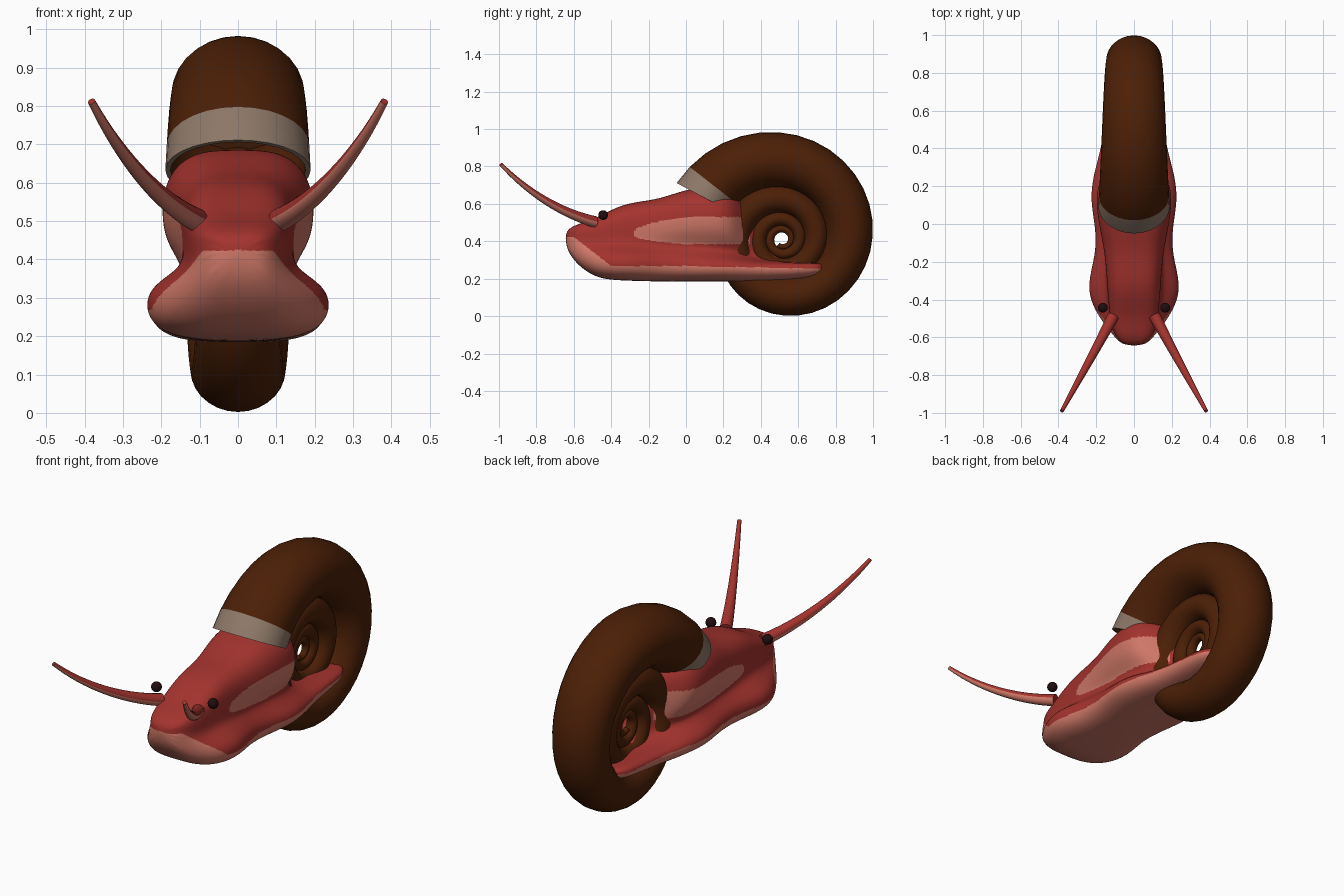
import bpy, math
from mathutils import Vector

if "Cube" in bpy.data.objects:
    bpy.data.objects.remove(bpy.data.objects["Cube"])


def mat(name, rgb):
    m = bpy.data.materials.new(name)
    m.diffuse_color = (*rgb, 1)
    m.use_nodes = True
    m.node_tree.nodes["Principled BSDF"].inputs["Base Color"].default_value = m.diffuse_color
    return m


RED = mat("red skin", (0.37, 0.033, 0.027))
SALMON = mat("salmon skin", (0.62, 0.185, 0.135))
BROWN = mat("brown shell", (0.072, 0.014, 0.002))
GREY = mat("grey rim", (0.27, 0.19, 0.14))
DARK = mat("dark eye", (0.015, 0.004, 0.005))


def loft(name, rings, mats, caps=(True, True)):
    """Join equal-length closed rings of points into one smooth mesh."""
    n = len(rings[0])
    verts = [p for r in rings for p in r]
    faces = [(i * n + j, i * n + (j + 1) % n, (i + 1) * n + (j + 1) % n, (i + 1) * n + j)
             for i in range(len(rings) - 1) for j in range(n)]
    if caps[0]:
        faces.append(tuple(reversed(range(n))))
    if caps[1]:
        faces.append(tuple(range(len(verts) - n, len(verts))))
    me = bpy.data.meshes.new(name)
    me.from_pydata(verts, [], faces)
    for m in mats:
        me.materials.append(m)
    ob = bpy.data.objects.new(name, me)
    bpy.context.collection.objects.link(ob)
    bpy.ops.object.select_all(action='DESELECT')
    bpy.context.view_layer.objects.active = ob
    ob.select_set(True)
    bpy.ops.object.mode_set(mode='EDIT')
    bpy.ops.mesh.select_all(action='SELECT')
    bpy.ops.mesh.normals_make_consistent(inside=False)
    bpy.ops.object.mode_set(mode='OBJECT')
    bpy.ops.object.shade_smooth()
    return ob


# Shell: elliptical section swept along a logarithmic spiral
CY, CZ, R0, A0, K = 0.515, 0.411, 0.64, math.radians(152), 0.107


def shell_ring(turned, scale=1.0, n=28):
    r, a = R0 * math.exp(-K * turned), A0 - turned
    pts = []
    for j in range(n):
        t = 2 * math.pi * j / n
        c, s = math.cos(t), math.sin(t)
        x = 0.296 * r * scale * s
        d = r * (0.74 + 0.26 * scale * c)
        pts.append((x, CY + d * math.cos(a), CZ + d * math.sin(a)))
    return pts


STEP = math.radians(10)
# a short inner wall gives the opening its thickness
inner = [shell_ring(STEP * i, 0.93) for i in (4, 3, 2, 1, 0)]
outer = [shell_ring(STEP * i) for i in range(137)]
shell = loft("spiral_shell", inner + outer, [BROWN, GREY], (True, True))
for f in shell.data.polygons:
    ring = f.index // 28
    if ring in (4, 5):
        f.material_index = 1
bpy.ops.object.shade_smooth_by_angle(angle=math.radians(50))

# Body: y, bottom, foot width, foot top, waist width, waist z, hump width, hump z, top
stations = [
    (-0.645, 0.37, 0.06, 0.41, 0.06, 0.425, 0.05, 0.44, 0.455),
    (-0.59, 0.28, 0.11, 0.36, 0.11, 0.40, 0.105, 0.45, 0.49),
    (-0.48, 0.20, 0.20, 0.32, 0.135, 0.37, 0.13, 0.46, 0.52),
    (-0.34, 0.19, 0.26, 0.33, 0.15, 0.38, 0.14, 0.50, 0.605),
    (-0.15, 0.185, 0.20, 0.32, 0.13, 0.37, 0.155, 0.50, 0.62),
    (0.00, 0.185, 0.21, 0.31, 0.12, 0.37, 0.19, 0.52, 0.68),
    (0.13, 0.185, 0.235, 0.30, 0.12, 0.36, 0.205, 0.53, 0.69),
    (0.25, 0.185, 0.22, 0.30, 0.085, 0.34, 0.19, 0.52, 0.67),
    (0.34, 0.185, 0.195, 0.29, 0.05, 0.31, 0.02, 0.45, 0.56),
    (0.44, 0.19, 0.17, 0.285, 0.06, 0.29, 0.03, 0.295, 0.30),
    (0.62, 0.20, 0.15, 0.285, 0.07, 0.285, 0.04, 0.288, 0.29),
    (0.755, 0.22, 0.125, 0.28, 0.06, 0.28, 0.03, 0.283, 0.285),
]
rings = []
for y, zb, fw, fz, ww, wz, hw, hz, top in stations:
    half = [(0.65 * fw, zb), (fw, zb + 0.35 * (fz - zb)), (fw, fz), (ww, wz),
            (hw, (wz + hz) / 2), (hw, (hz + top) / 2), (0.6 * hw, top)]
    prof = [(0, zb)] + half + [(0, top)] + [(-x, z) for x, z in reversed(half)]
    rings.append([(x, y, z) for x, z in prof])
body = loft("body", rings, [RED, SALMON])
sub = body.modifiers.new("smooth", 'SUBSURF')
sub.levels = 4
bpy.ops.object.modifier_apply(modifier=sub.name)
for f in body.data.polygons:
    x, y, z = f.center
    # pale sole, rising at the muzzle
    edge = 0.268 - 0.02 * max(y, 0)
    if y < -0.40:
        edge += 0.155 * min(1, (-0.40 - y) / 0.2)
    # pale patch on each flank, rounded at the front
    nose = min(1, math.sqrt(max(0, y + 0.275) / 0.26))
    hi, lo = 0.45 + 0.08 * nose, 0.43 - 0.045 * nose
    flank = -0.275 < y < 0.34 and lo < z < hi and abs(x) > 0.03
    if z < edge or flank:
        f.material_index = 1

# Tentacles and eyes, one per side
for side, label in ((1, "right"), (-1, "left")):
    ctrl = [Vector(p) for p in ((0.108, -0.485, 0.503), (0.20, -0.66, 0.548), (0.30, -0.84, 0.655), (0.382, -0.99, 0.812))]
    rings = []
    for i in range(17):
        t = i / 16
        u = 1 - t
        # cubic through the first and last points, pulled by the middle two
        p = ctrl[0] * u**3 + 3 * ctrl[1] * u*u*t + 3 * ctrl[2] * u*t*t + ctrl[3] * t**3
        d = ((ctrl[1] - ctrl[0]) * u*u + 2 * (ctrl[2] - ctrl[1]) * u*t + (ctrl[3] - ctrl[2]) * t*t).normalized()
        a = d.cross(Vector((0, 0, 1))).normalized()
        b = a.cross(d)
        r = 0.031 - 0.021 * t
        ring = [p + r * (math.cos(k * math.pi / 8) * a + math.sin(k * math.pi / 8) * b) for k in range(16)]
        rings.append([(side * q.x, q.y, q.z) for q in ring])
    horn = loft(label + "_tentacle", rings, [RED, SALMON])
    for f in horn.data.polygons:
        if f.normal.z < 0 and len(f.vertices) == 4:
            f.material_index = 1
    bpy.ops.object.shade_smooth_by_angle(angle=math.radians(50))

    bpy.ops.mesh.primitive_uv_sphere_add(segments=24, ring_count=14, radius=0.026,
                                         location=(side * 0.165, -0.443, 0.54))
    eye = bpy.context.object
    eye.name = label + "_eye"
    eye.data.materials.append(DARK)
    bpy.ops.object.shade_smooth()
